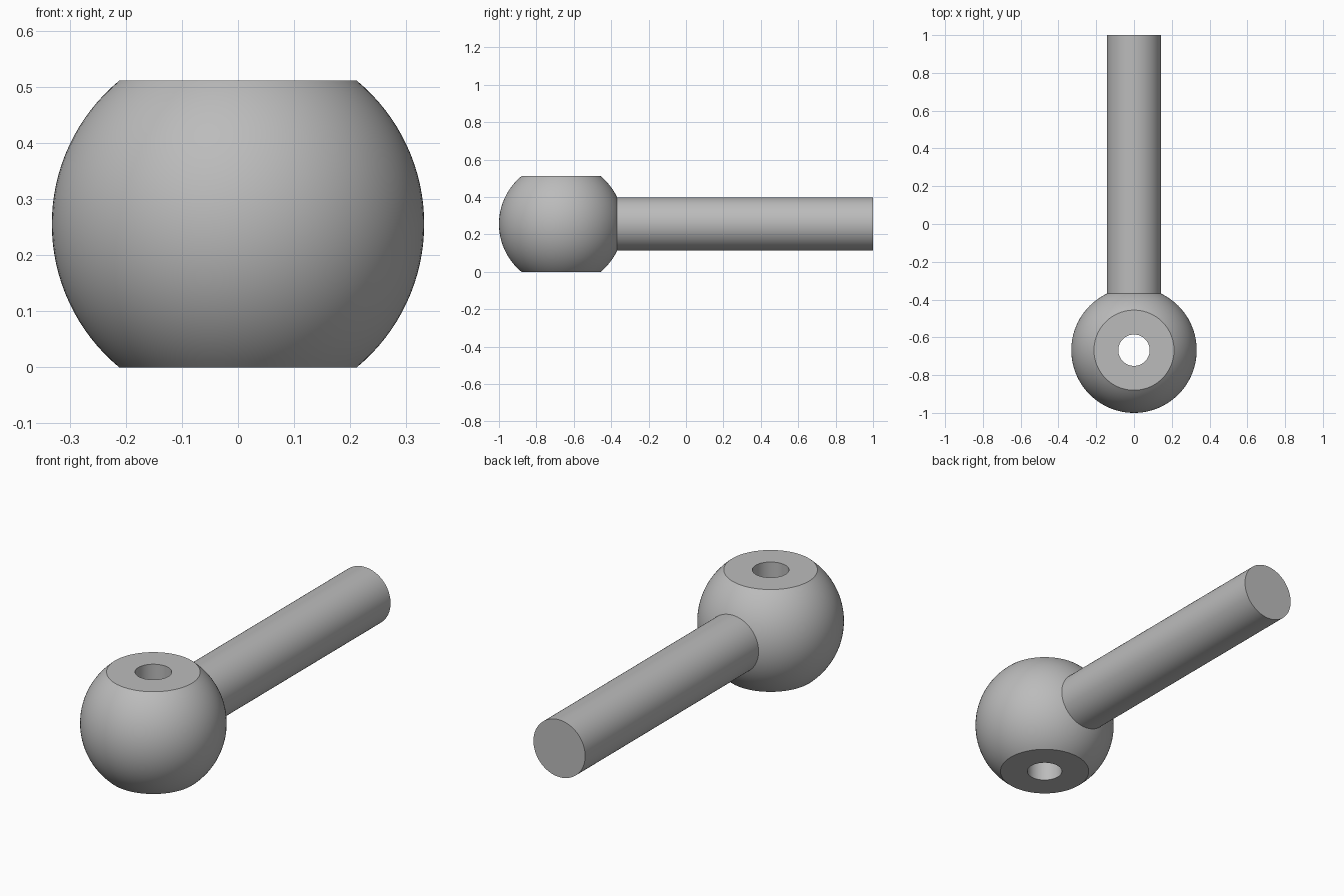
import bpy, bmesh, math
from mathutils import Matrix, Vector

cube = bpy.data.objects.get("Cube")
if cube:
    bpy.data.objects.remove(cube, do_unlink=True)

BALL_R, HALF_H, HOLE_R = 0.332, 0.2555, 0.083
ROD_R = 0.143
BALL_Y = BALL_R - 1

steel = bpy.data.materials.new("steel_grey")
steel.use_nodes = True
grey = (0.5, 0.5, 0.5, 1)
steel.diffuse_color = grey
steel.node_tree.nodes["Principled BSDF"].inputs["Base Color"].default_value = grey


def lathe(name, profile, steps, matrix, closed):
    """Revolve (radius, height) points around local z, then place the part."""
    bm = bmesh.new()
    verts = [bm.verts.new((r, 0, z)) for r, z in profile]
    pairs = list(zip(verts, verts[1:]))
    if closed:
        pairs.append((verts[-1], verts[0]))
    edges = [bm.edges.new(p) for p in pairs]
    bmesh.ops.spin(bm, geom=verts + edges, cent=(0, 0, 0), axis=(0, 0, 1),
                   angle=math.tau, steps=steps, use_duplicate=False)
    bmesh.ops.remove_doubles(bm, verts=bm.verts, dist=1e-5)
    bmesh.ops.recalc_face_normals(bm, faces=bm.faces)
    bm.transform(matrix)
    mesh = bpy.data.meshes.new(name)
    bm.to_mesh(mesh)
    bm.free()
    mesh.materials.append(steel)
    obj = bpy.data.objects.new(name, mesh)
    bpy.context.collection.objects.link(obj)
    bpy.ops.object.select_all(action='DESELECT')
    obj.select_set(True)
    bpy.context.view_layer.objects.active = obj
    bpy.ops.object.shade_smooth_by_angle(angle=math.radians(30))
    return obj


# Ball with flat top and bottom and a through hole
limit = math.asin(HALF_H / BALL_R)
ARC = 32
angles = [limit * (2 * i / ARC - 1) for i in range(ARC + 1)]
ball = [(BALL_R * math.cos(a), BALL_R * math.sin(a)) for a in angles]
ball += [(HOLE_R, HALF_H), (HOLE_R, -HALF_H)]
lathe("ball_eye", ball, 96, Matrix.Translation((0, BALL_Y, HALF_H)), True)

# Straight rod from the ball to the back, seated just inside the ball
start = BALL_Y + math.sqrt(BALL_R ** 2 - ROD_R ** 2) - 0.004
rod = [(0, start), (ROD_R, start), (ROD_R, 1), (0, 1)]
lathe("rod", rod, 96,
      Matrix.Translation((0, 0, HALF_H)) @ Matrix.Rotation(-math.pi / 2, 4, 'X'), False)
